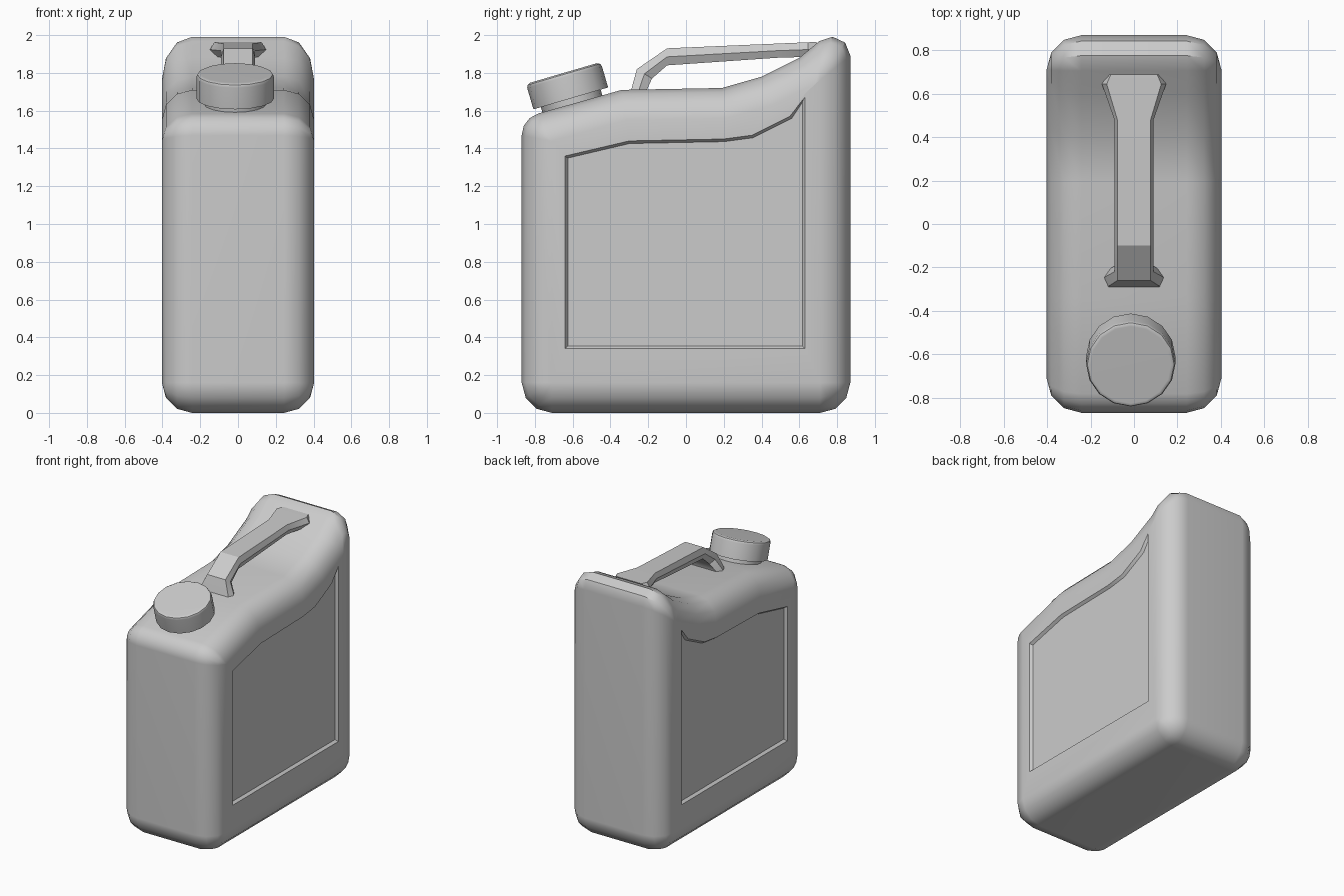
import bpy, bmesh
from math import sin, cos, pi, acos, tan
from mathutils import Vector, Matrix

if "Cube" in bpy.data.objects:
    bpy.data.objects.remove(bpy.data.objects["Cube"])


def finish(name, bm, angle=35):
    bmesh.ops.remove_doubles(bm, verts=bm.verts, dist=0.0005)
    bmesh.ops.recalc_face_normals(bm, faces=bm.faces)
    me = bpy.data.meshes.new(name)
    bm.to_mesh(me)
    bm.free()
    ob = bpy.data.objects.new(name, me)
    bpy.context.collection.objects.link(ob)
    bpy.ops.object.select_all(action='DESELECT')
    ob.select_set(True)
    bpy.context.view_layer.objects.active = ob
    bpy.ops.object.shade_smooth_by_angle(angle=angle * pi / 180)
    wn = ob.modifiers.new("weighted_normals", 'WEIGHTED_NORMAL')
    wn.keep_sharp = True
    return ob


def loft(name, rings, angle=35):
    """Skin a list of equal-length point rings and cap both ends."""
    bm = bmesh.new()
    vs = [[bm.verts.new(p) for p in r] for r in rings]
    n = len(vs[0])
    for a, b in zip(vs, vs[1:]):
        for i in range(n):
            j = (i + 1) % n
            bm.faces.new((a[i], a[j], b[j], b[i]))
    bm.faces.new(vs[0])
    bm.faces.new(vs[-1])
    return finish(name, bm, angle)


def inset(pts, d):
    """Mitred inward offset of a counter-clockwise outline."""
    out = []
    for i, p in enumerate(pts):
        e0 = (p - pts[i - 1]).normalized()
        e1 = (pts[(i + 1) % len(pts)] - p).normalized()
        n0, n1 = Vector((-e0.y, e0.x)), Vector((-e1.y, e1.x))
        out.append(p + (n0 + n1) * d / (1 + n0.dot(n1)))
    return out


def rounded(pts, radii, k, seg=3):
    """Round the corners listed in radii, scaled by k."""
    out = []
    for i, p in enumerate(pts):
        if i not in radii:
            out.append(p)
            continue
        r = radii[i] * k
        a = (pts[i - 1] - p).normalized()
        b = (pts[(i + 1) % len(pts)] - p).normalized()
        half = acos(a.dot(b)) / 2
        c = p + (a + b).normalized() * r / sin(half)
        s, e = p + a * r / tan(half) - c, p + b * r / tan(half) - c
        span = pi - 2 * half
        for j in range(seg + 1):
            t = j / seg
            out.append(c + (s * sin((1 - t) * span) + e * sin(t * span)) / sin(span))
    return out


# Body: side outline swept across x with rounded edges and recessed side panels
outline = [Vector(p) for p in [(-.87, 0), (.87, 0), (.87, 2.105), (.6, 1.88),
                               (.4, 1.78), (.19, 1.72), (-.34, 1.71), (-.87, 1.56)]]
panel = [Vector(p) for p in [(-.64, .34), (.63, .34), (.63, 1.69), (.55, 1.57),
                             (.35, 1.47), (.2, 1.45), (-.3, 1.44), (-.64, 1.36)]]
radii = {0: .16, 1: .16, 2: .1, 7: .12}
R, HALF = .16, .403
levels = []
for a in (0, pi / 6, pi / 3, pi / 2):
    levels.append((HALF - R + R * sin(a), rounded(inset(outline, R * (1 - cos(a))), radii, cos(a))))
levels.append((HALF, rounded(panel, radii, 0)))
levels.append((HALF - .02, rounded(inset(panel, .014), radii, 0)))
rings = [[(-x, p.x, p.y) for p in r] for x, r in reversed(levels)]
rings += [[(x, p.x, p.y) for p in r] for x, r in levels]
loft("body", rings)

# Handle: six-sided section with flared ends (outer y z, inner y z, half width)
stations = [(-.30, 1.67, -.21, 1.67, .145), (-.285, 1.73, -.205, 1.715, .135),
            (-.26, 1.82, -.18, 1.77, .09), (-.10, 1.93, -.10, 1.84, .09),
            (.48, 1.955, .48, 1.88, .09), (.645, 1.962, .645, 1.885, .148),
            (.69, 1.963, .69, 1.89, .125)]
rings = []
for oy, oz, iy, iz, w in stations:
    my, mz = (oy + iy) / 2, (oz + iz) / 2
    rings.append([(-w * .85, oy, oz), (w * .85, oy, oz), (w, my, mz),
                  (w * .8, iy, iz), (-w * .8, iy, iz), (-w, my, mz)])
loft("handle", rings, 30)


# Neck and cap: turned profiles tilted with the front slope
def turned(name, profile, sides=16):
    m = Matrix.Translation((-.015, -.61, 1.665)) @ Matrix.Rotation(.285, 4, 'X')
    loft(name, [[m @ Vector((r * cos(2 * pi * i / sides), r * sin(2 * pi * i / sides), z))
                 for i in range(sides)] for r, z in profile])


turned("neck", [(.165, -.08), (.165, .02)])
turned("cap", [(.206, 0), (.206, .118), (.2, .132), (.185, .14)])
